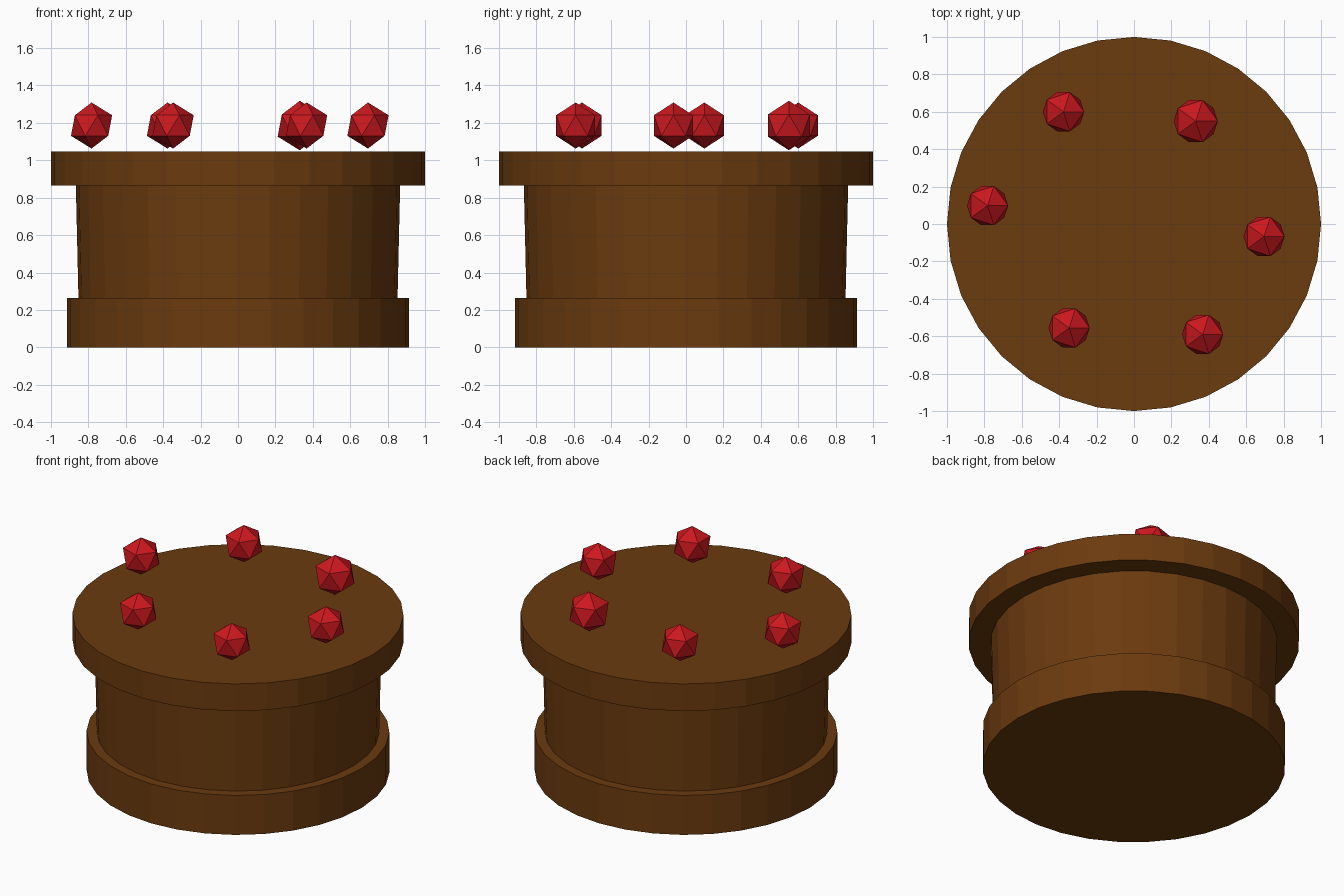
import bpy, bmesh, math
from mathutils import Matrix

if "Cube" in bpy.data.objects:
    bpy.data.objects.remove(bpy.data.objects["Cube"])

SIDES = 32


def material(name, color):
    mat = bpy.data.materials.new(name)
    mat.diffuse_color = (*color, 1)
    mat.use_nodes = True
    mat.node_tree.nodes["Principled BSDF"].inputs["Base Color"].default_value = mat.diffuse_color
    return mat


def add_object(name, bm, mat):
    bmesh.ops.recalc_face_normals(bm, faces=bm.faces)
    mesh = bpy.data.meshes.new(name)
    bm.to_mesh(mesh)
    bm.free()
    mesh.materials.append(mat)
    obj = bpy.data.objects.new(name, mesh)
    bpy.context.collection.objects.link(obj)
    return obj


def lathe(name, profile, mat):
    """Faceted solid of revolution from (radius, z) points, capped at both ends."""
    bm = bmesh.new()
    rings = []
    for r, z in profile:
        rings.append([bm.verts.new((r * math.cos(i * math.tau / SIDES),
                                    r * math.sin(i * math.tau / SIDES), z))
                      for i in range(SIDES)])
    for low, high in zip(rings, rings[1:]):
        for i in range(SIDES):
            j = (i + 1) % SIDES
            bm.faces.new((low[i], low[j], high[j], high[i]))
    bm.faces.new(rings[0])
    bm.faces.new(rings[-1])
    return add_object(name, bm, mat)


brown = material("chocolate", (0.147, 0.043, 0.0045))
red = material("cherry_red", (0.6, 0.009, 0.013))

# Cake: base tier, slightly flared body, overhanging top layer
lathe("cake", [(0.915, 0), (0.915, 0.263), (0.853, 0.263),
               (0.867, 0.865), (1.0, 0.865), (1.0, 1.046)], brown)

# Cherries: ring of icosahedra hovering just above the top (x, y, radius)
cherries = [(-0.377, 0.60, 0.123), (0.33, 0.55, 0.132), (-0.783, 0.098, 0.123),
            (0.695, -0.067, 0.123), (-0.347, -0.556, 0.123), (0.367, -0.59, 0.123)]
for n, (x, y, r) in enumerate(cherries, 1):
    bm = bmesh.new()
    bmesh.ops.create_icosphere(bm, subdivisions=1, radius=r)
    cherry = add_object(f"cherry_{n}", bm, red)
    cherry.location = (x, y, 1.186)
